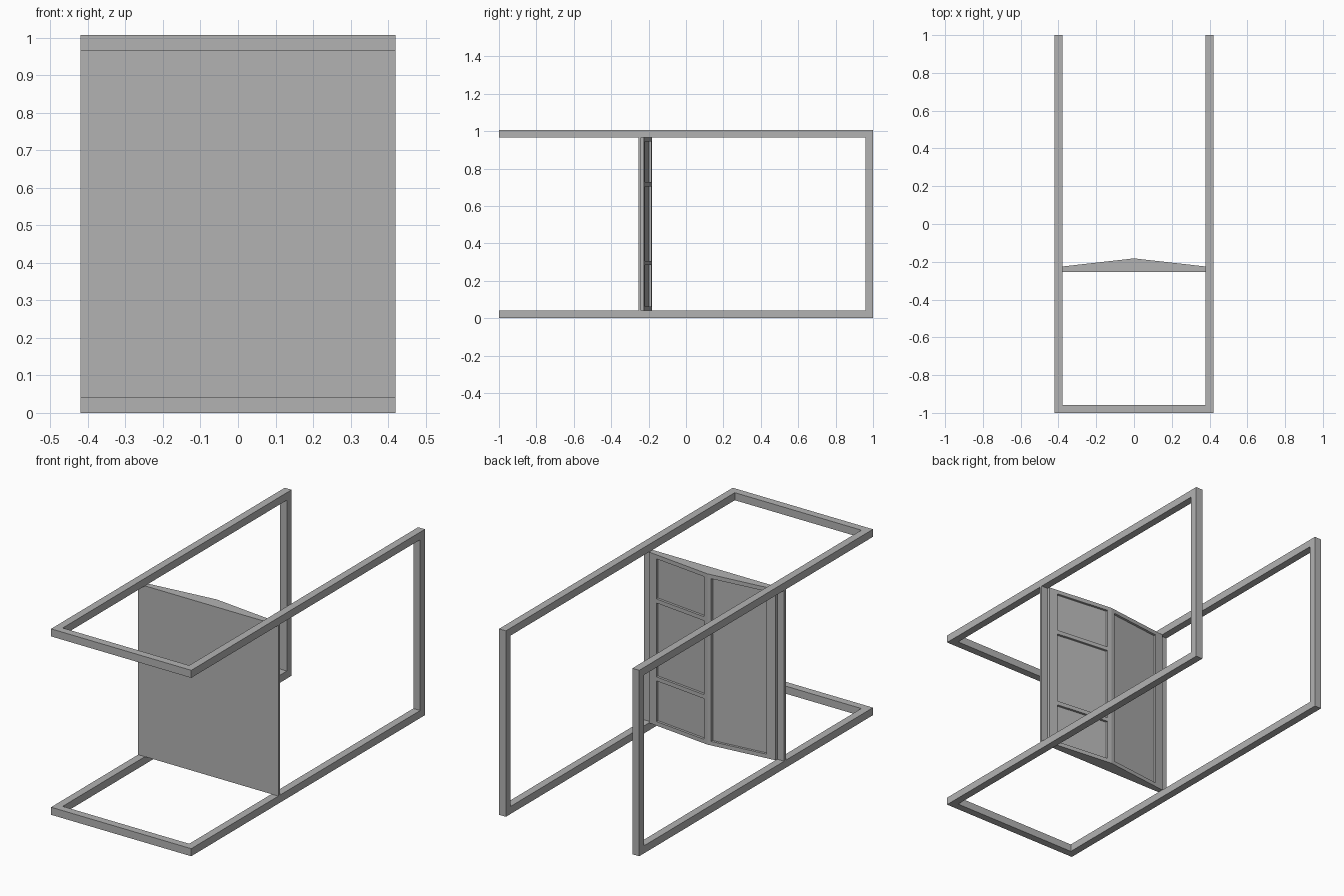
import bpy
import bmesh

default = bpy.data.objects.get("Cube")
if default:
    bpy.data.objects.remove(default, do_unlink=True)

grey = bpy.data.materials.new("plain_grey")
grey.use_nodes = True
colour = (0.45, 0.45, 0.45, 1)
grey.diffuse_color = colour
grey.node_tree.nodes["Principled BSDF"].inputs["Base Color"].default_value = colour

W, L, H, T = 0.42, 1.0, 1.007, 0.041   # half width, half length, height, beam
BOARD_FRONT, BOARD_BACK = -0.255, -0.24
RIDGE_Y, EDGE_Y = -0.182, -0.225       # rear surface at centre and at sides
CAB_W, STILE, CENTRE, RAIL = 0.38, 0.33, 0.022, 0.022
Z0, Z1 = T, H - T


def prism(name, outline, z0, z1):
    """Extrude an xy outline from z0 to z1."""
    bm = bmesh.new()
    low = [bm.verts.new((x, y, z0)) for x, y in outline]
    face = bm.faces.new(low)
    out = bmesh.ops.extrude_face_region(bm, geom=[face])
    for v in out["geom"]:
        if isinstance(v, bmesh.types.BMVert):
            v.co.z = z1
    bmesh.ops.recalc_face_normals(bm, faces=bm.faces)
    mesh = bpy.data.meshes.new(name)
    bm.to_mesh(mesh)
    bm.free()
    mesh.materials.append(grey)
    obj = bpy.data.objects.new(name, mesh)
    bpy.context.collection.objects.link(obj)
    return obj


def box(name, x0, x1, y0, y1, z0, z1):
    return prism(name, [(x0, y0), (x1, y0), (x1, y1), (x0, y1)], z0, z1)


def wedge(name, xs, z0, z1, drop=0.0):
    """Piece whose rear follows the shallow ridge, lowered by drop."""
    rear = [(x, RIDGE_Y + (EDGE_Y - RIDGE_Y) * abs(x) / CAB_W - drop)
            for x in reversed(xs)]
    return prism(name, [(xs[0], BOARD_BACK), (xs[-1], BOARD_BACK)] + rear, z0, z1)


# Open tubular frame
for level, z in (("lower", 0), ("upper", H - T)):
    for side, x in (("right", -W), ("left", W - T)):
        box(f"{level}_{side}_rail", x, x + T, -L, L, z, z + T)
    box(f"{level}_front_crossbar", T - W, W - T, -L, T - L, z, z + T)
for side, x in (("right", -W), ("left", W - T)):
    box(f"{side}_back_post", x, x + T, L - T, L, Z0, Z1)

# Flat front board
box("front_board", -W, W, BOARD_FRONT, BOARD_BACK, Z0, Z1)

# Ridged rear: recessed panels with raised stiles and rails
wedge("recessed_panels", [-STILE - 0.005, 0, STILE + 0.005],
      Z0 + 0.01, Z1 - 0.01, drop=0.013)
wedge("centre_stile", [-CENTRE, 0, CENTRE], Z0, Z1)
for side, s in (("right", -1), ("left", 1)):
    wedge(f"{side}_stile", sorted((s * STILE, s * CAB_W)), Z0, Z1)
    span = sorted((s * CENTRE, s * STILE))
    wedge(f"{side}_bottom_rail", span, Z0, Z0 + RAIL)
    wedge(f"{side}_top_rail", span, Z1 - RAIL, Z1)

# Dividers on one half only
for name, z in (("lower_divider", 0.283), ("upper_divider", 0.705)):
    wedge(name, [CENTRE, STILE], z, z + RAIL)
